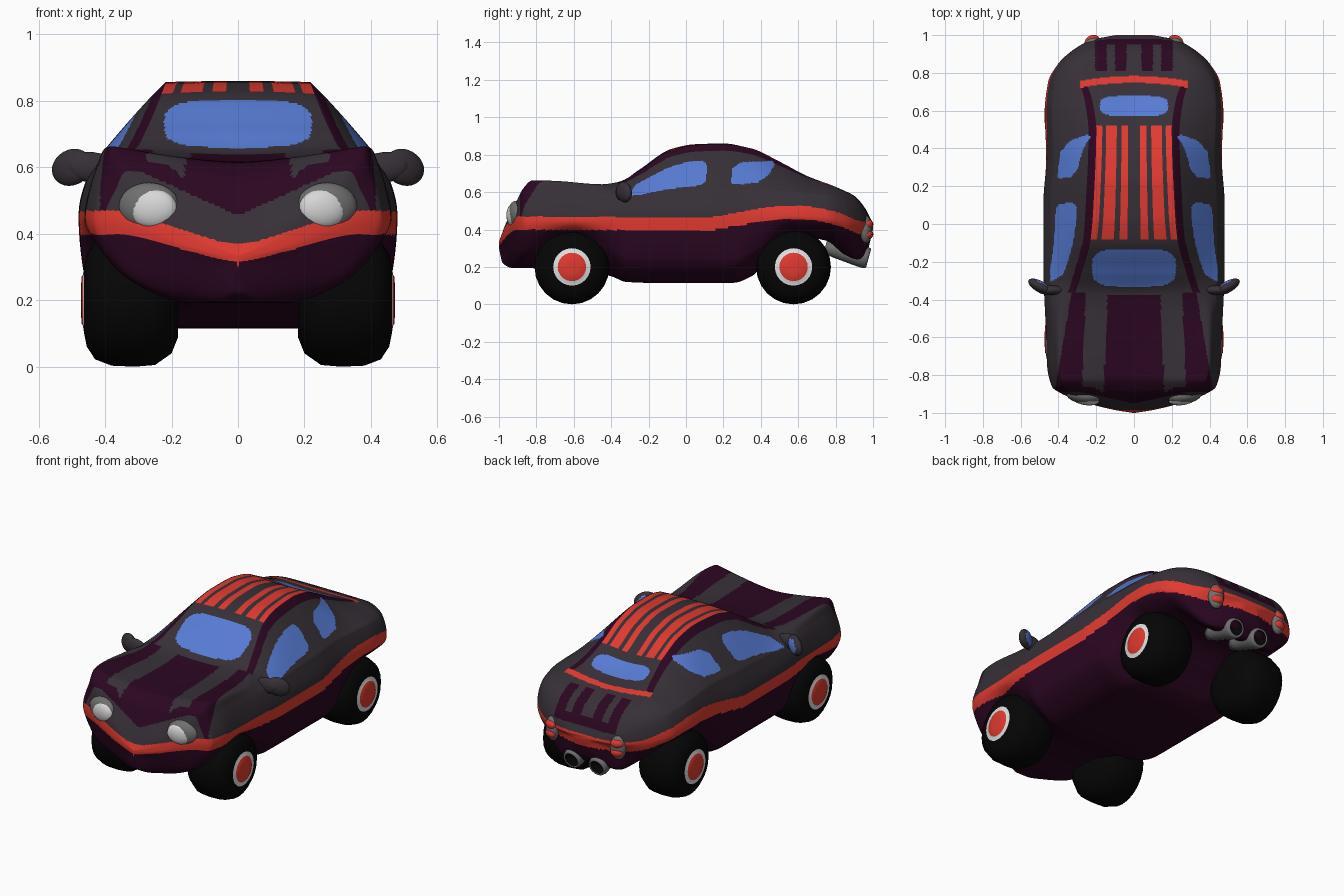
import bpy, bmesh, math
from mathutils import Euler

if "Cube" in bpy.data.objects:
    bpy.data.objects.remove(bpy.data.objects["Cube"])


def material(name, *rgb):
    m = bpy.data.materials.new(name)
    m.diffuse_color = (*rgb, 1)
    m.use_nodes = True
    m.node_tree.nodes["Principled BSDF"].inputs["Base Color"].default_value = m.diffuse_color
    return m


PURPLE = material("dark purple paint", .024, .002, .015)
GREY = material("charcoal paint", .038, .03, .038)
RED = material("red trim", .75, .042, .03)
BLUE = material("blue glass", .095, .2, .66)
BLACK = material("black rubber", .0015, .0015, .0015)
WHITE = material("white wall", .75, .75, .75)
LENS = material("lamp lens", .68, .68, .68)
METAL = material("grey metal", .16, .16, .16)


def finish(name, bm, mats, loc=(0, 0, 0), rot=(0, 0, 0)):
    bmesh.ops.recalc_face_normals(bm, faces=bm.faces[:])
    me = bpy.data.meshes.new(name)
    for f in bm.faces:
        f.smooth = True
    bm.to_mesh(me)
    bm.free()
    for m in mats:
        me.materials.append(m)
    ob = bpy.data.objects.new(name, me)
    ob.location, ob.rotation_euler = loc, rot
    bpy.context.collection.objects.link(ob)


def curve(pts, t):
    """Smooth interpolation without overshoot through (t, value) points."""
    n = len(pts)
    t = min(max(t, pts[0][0]), pts[-1][0])
    i = next(k for k in range(n - 1) if t <= pts[k + 1][0])

    def slope(k):
        return (pts[k + 1][1] - pts[k][1]) / (pts[k + 1][0] - pts[k][0])

    def tangent(k):
        if k == 0 or k == n - 1:
            return slope(min(k, n - 2))
        a, b = slope(k - 1), slope(k)
        return 0 if a * b <= 0 else 2 * a * b / (a + b)
    h = pts[i + 1][0] - pts[i][0]
    u = (t - pts[i][0]) / h
    return ((1 + 2 * u) * (1 - u) ** 2 * pts[i][1] + u * (1 - u) ** 2 * h * tangent(i)
            + u * u * (3 - 2 * u) * pts[i + 1][1] + u * u * (u - 1) * h * tangent(i + 1))


# Body guide lines along y: heights (z_) and half widths (w_)
z_top = [(-1, .335), (-.985, .37), (-.965, .42), (-.93, .495), (-.88, .575), (-.8, .615), (-.6, .62),
         (-.38, .638), (-.25, .72), (-.08, .83), (.05, .856), (.2, .86), (.35, .83), (.5, .75),
         (.65, .672), (.8, .625), (.9, .58), (.96, .51), (1, .43)]
z_rail = [(-1, .335), (-.96, .44), (-.92, .52), (-.87, .62), (-.82, .663), (-.7, .66), (-.45, .642),
          (-.36, .655), (-.25, .715), (-.08, .822), (.05, .852), (.2, .857), (.35, .833), (.5, .763),
          (.65, .685), (.8, .628), (.9, .577), (.96, .505), (1, .43)]
w_rail = [(-1, 0), (-.95, .18), (-.9, .31), (-.85, .37), (-.7, .39), (-.48, .375), (-.36, .315),
          (-.25, .28), (-.08, .235), (.1, .22), (.5, .205), (.65, .225), (.8, .265), (.9, .23),
          (.97, .16), (1, .06)]
z_sho = [(-1, .335), (-.95, .445), (-.9, .515), (-.85, .575), (-.7, .6), (-.3, .59), (.3, .61),
         (.6, .6), (.8, .57), (.9, .53), (.96, .48), (1, .425)]
w_mid = [(-1, .005), (-.985, .1), (-.95, .24), (-.9, .38), (-.86, .435), (-.75, .46), (-.6, .465),
         (-.2, .48), (.1, .48), (.35, .465), (.6, .472), (.75, .455), (.85, .4), (.93, .31),
         (.975, .22), (1, .1)]
z_mid = [(-1, .33), (-.9, .44), (-.6, .45), (.2, .45), (.6, .47), (.9, .44), (1, .42)]
w_low = [(-1, .003), (-.93, .22), (-.88, .33), (-.8, .37), (-.6, .38), (-.42, .42), (-.3, .455),
         (.25, .455), (.4, .42), (.58, .38), (.75, .38), (.85, .34), (.95, .2), (1, .06)]
z_low = [(-1, .31), (-.9, .27), (-.8, .3), (-.6, .36), (-.42, .3), (-.3, .24), (.25, .24),
         (.4, .3), (.58, .385), (.75, .385), (.9, .33), (1, .41)]
w_bot = [(-1, .001), (-.95, .05), (-.85, .15), (-.6, .15), (-.4, .18), (-.3, .27), (.2, .27),
         (.4, .18), (.6, .15), (.9, .2), (1, .03)]
z_bot = [(-1, .3), (-.98, .22), (-.93, .195), (-.6, .19), (-.4, .15), (-.32, .12), (-.2, .115),
         (.25, .115), (.35, .15), (.45, .25), (.62, .36), (.75, .34), (.85, .265), (.92, .24),
         (.97, .29), (1, .4)]
band = [(-1, .435), (.1, .43), (.3, .46), (.5, .49), (.62, .49), (.8, .46), (.95, .405), (1, .4)]
# Side window outlines (y, z)
windows = [[(-.31, .58), (-.27, .64), (-.1, .73), (.02, .765), (.09, .77), (.115, .74), (.105, .66),
            (.08, .637), (-.1, .615), (-.25, .585)],
           [(.24, .65), (.25, .73), (.3, .76), (.46, .767), (.475, .75), (.44, .69), (.38, .65),
            (.26, .64)]]


def inside(poly, a, b):
    hit = False
    for (x1, y1), (x2, y2) in zip(poly, poly[1:] + poly[:1]):
        if (y1 > b) != (y2 > b) and a < (x2 - x1) * (b - y1) / (y2 - y1) + x1:
            hit = not hit
    return hit


def oval(a, b, ra, rb):
    return abs(a / ra) ** 3.6 + abs(b / rb) ** 3.6 < 1


def paint(c):
    """Material slot of a body face: 0 purple, 1 grey, 2 red, 3 glass."""
    x, y, z = abs(c.x), c.y, c.z
    # waist band, dipping to a V on the nose
    dip = max(0, 1 - math.hypot(x, .04) / .34) if y < -.8 else 0
    mid, half = curve(band, y) - .105 * dip, .035 - .011 * dip
    if z < mid + half:
        return 0 if z < mid - half else 2
    # glass
    if oval(x, y + .232, .222, .1) or oval(x, y - .625, .18, .055):
        return 3
    if x > .22 and any(inside(p, y, z) for p in windows):
        return 3
    # roof stripes and rear cross strip
    rail = curve(w_rail, y)
    if -.08 < y < .52 and any(a < x / rail < b for a, b in ((.14, .33), (.45, .73), (.83, .97))):
        return 2
    if abs(y - .765 + .32 * x * x) < .018 and x < .285:
        return 2
    # boot vents joined by a bar
    if .81 < y < .96 and min(abs(x - .07), abs(x - .175)) < .031:
        return 0
    if y > .95 and x < .206 and z > .475:
        return 0
    # bonnet stripes and roof rails
    if y < -.36:
        k = min(1, (-.36 - y) / .5)
        if y > -.89 and .255 + .02 * k < x < .33 + .085 * k:
            return 0
        if y < -.38 and x < .14 + .02 * k and z > .455 + .5 * x:
            return 0
        if y < -.86 and x < .38 and z > .455 + .45 * x and not (z > .56 and .14 < x < z - .4):
            return 0
    elif y < .73 and rail - .005 < x < rail + .035:
        return 0
    return 1


# Body shell: lofted cross-sections
STEPS = (8, 8, 18, 24, 44, 40)
ks = [i + j / s for i, s in enumerate(STEPS) for j in range(s)] + [6]
bm = bmesh.new()
rings = []
NY = 340
for i in range(NY + 1):
    t = -1 + 2 * i / NY
    y = .5 * t + .5 * math.sin(math.pi / 2 * t)
    g = lambda line: curve(line, y)
    px = [-g(w_bot), 0, g(w_bot), g(w_low), g(w_mid), .92 * g(w_mid), g(w_rail), 0, -g(w_rail)]
    pz = [g(z_bot)] * 3 + [g(z_low), g(z_mid), g(z_sho), g(z_rail), g(z_top), g(z_rail)]
    cx, cz = [list(zip(range(-1, 8), p)) for p in (px, pz)]
    straight = .85 * min(1, max(0, (y + .45) / .15)) * min(1, max(0, (.8 - y) / .3))
    half = []
    for k in ks:
        a, b = curve(cx, k), curve(cz, k)
        if 4 < k < 5:  # straighten the cabin sides
            a += straight * (px[5] + (px[6] - px[5]) * (k - 4) - a)
            b += straight * (pz[5] + (pz[6] - pz[5]) * (k - 4) - b)
        half.append((a, b))
    rings.append([bm.verts.new((a, y, b)) for a, b in half + [(-a, b) for a, b in half[-2:0:-1]]])
for r, s in zip(rings, rings[1:]):
    for j in range(len(r)):
        bm.faces.new((r[j - 1], r[j], s[j], s[j - 1]))
bm.faces.new(rings[0])
bm.faces.new(rings[-1])
for f in bm.faces:
    f.material_index = paint(f.calc_center_median())
finish("car_body", bm, [PURPLE, GREY, RED, BLUE])


def lathe(name, profile, slots, mats, loc, rot=(0, 0, 0), seg=24):
    """Revolve (x, radius) points around the local x axis."""
    bm = bmesh.new()
    angles = [2 * math.pi * i / seg for i in range(seg)]
    rows = [[bm.verts.new((x, r * math.cos(a), r * math.sin(a))) for a in angles] for x, r in profile]
    for a, b, m in zip(rows, rows[1:], slots):
        for i in range(seg):
            bm.faces.new((a[i - 1], a[i], b[i], b[i - 1])).material_index = m
    bm.faces.new(rows[0]).material_index = slots[0]
    bm.faces.new(rows[-1]).material_index = slots[-1]
    finish(name, bm, mats, loc, rot)


def ellipsoid(name, mats, loc, size, rot=(0, 0, 0), rule=lambda c: 0, seg=20):
    bm = bmesh.new()
    bmesh.ops.create_uvsphere(bm, u_segments=seg, v_segments=seg // 2 + 2, radius=1)
    for f in bm.faces:
        f.material_index = rule(f.calc_center_median())
    bmesh.ops.scale(bm, vec=size, verts=bm.verts[:])
    finish(name, bm, mats, loc, rot)


tyre = [(.18, .05), (.18, .11), (.2, .16), (.25, .195), (.31, .2), (.38, .197), (.43, .178), (.455, .14),
        (.463, .1), (.467, .076), (.471, .07), (.473, .03)]
pipe = [(0, .035), (.05, .046), (.12, .052), (.19, .058), (.225, .058), (.24, .052), (.24, .042), (.21, .038)]
for s, side in ((1, "left"), (-1, "right")):
    # wheels with white ring and red hub
    for y, end in ((-.61, "front"), (.575, "rear")):
        lathe(f"{end}_wheel_{side}", [(s * x, r) for x, r in tyre], [0] * 8 + [1] + [2] * 2,
              [BLACK, WHITE, RED], (0, y, .2))
    # headlights
    ellipsoid(f"headlight_bezel_{side}", [METAL], (s * .268, -.908, .482), (.093, .044, .072), (0, 0, s * .15))
    ellipsoid(f"headlight_lens_{side}", [LENS], (s * .257, -.928, .476), (.074, .031, .06), (0, 0, s * .15))
    # door mirrors
    ellipsoid(f"mirror_arm_{side}", [GREY], (s * .44, -.35, .6), (.075, .026, .046), (0, s * -.1, 0))
    ellipsoid(f"mirror_{side}", [GREY, BLUE], (s * .5, -.33, .6), (.068, .03, .054), (0, s * .35, s * .5),
              lambda c: int(c.y > .68), 24)
    # tail lamps: grey housing with two red lenses
    ellipsoid(f"tail_lamp_housing_{side}", [METAL], (s * .22, .962, .4), (.046, .032, .074), (0, 0, s * -.3), seg=14)
    for z, part in ((.428, "upper"), (.375, "lower")):
        ellipsoid(f"tail_lamp_{part}_{side}", [RED], (s * .222, .976, z), (.038, .024, .026), (0, 0, s * -.3), seg=14)
    # exhaust pipes, pointing back and slightly down
    lathe(f"exhaust_{side}", pipe, [0] * 6 + [1], [METAL, BLACK], (s * .085, .745, .31),
          Euler((0, .27, math.pi / 2)), 16)
